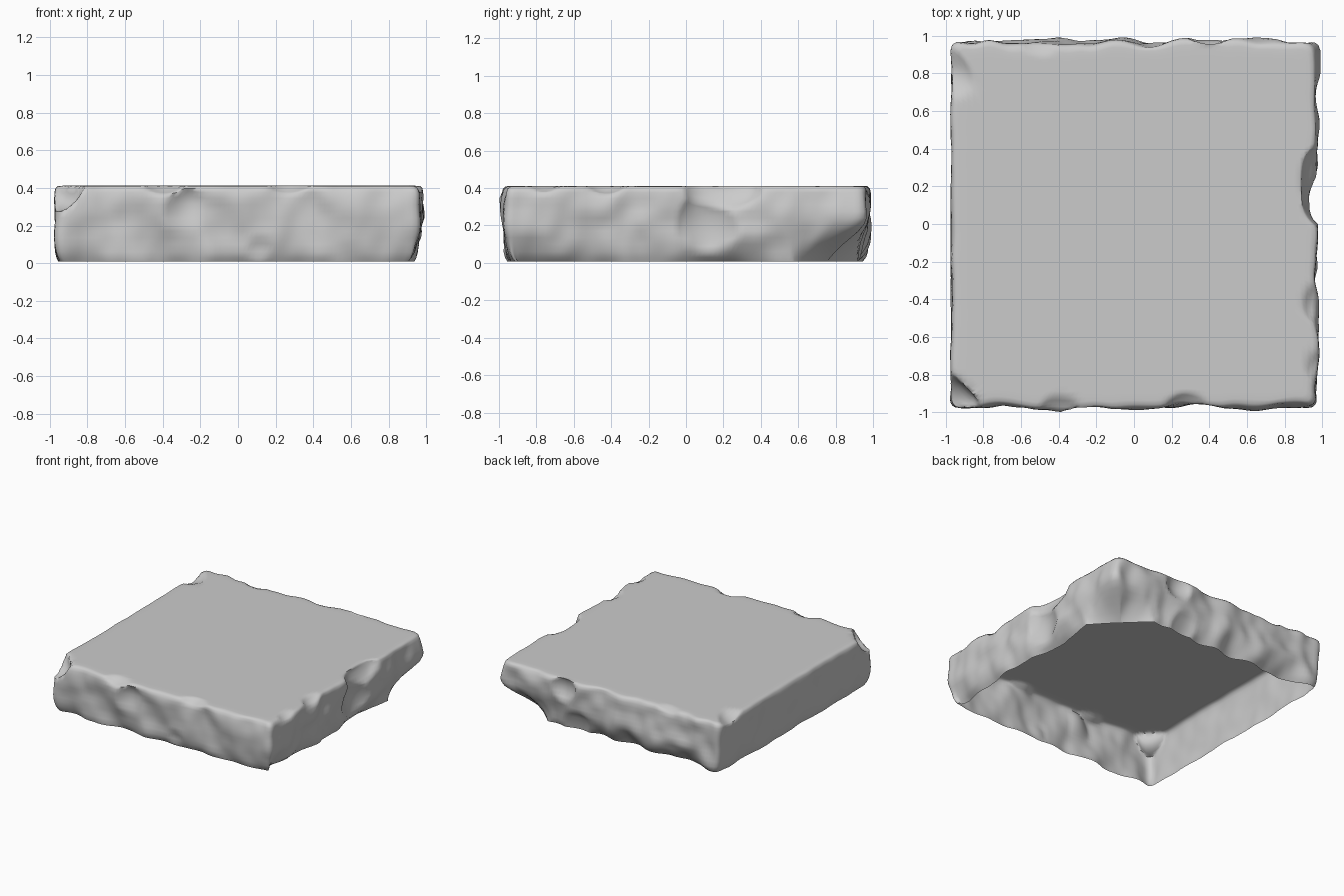
import bpy, bmesh, math
from mathutils import Vector, noise

if "Cube" in bpy.data.objects:
    bpy.data.objects.remove(bpy.data.objects["Cube"])

# half extents, corner rounding and perimeter resolution
HX, HY, CORNER, N = 0.97, 0.97, 0.045, 320
# cross-section of the rim, bottom to top: (inset, height)
PROFILE = [(0.02, 0.008), (0.01, 0.03), (0.003, 0.06), (0.0, 0.10), (0.0, 0.135), (0.0, 0.17),
           (0.0, 0.205), (0.0, 0.24), (0.0, 0.275), (0.0, 0.31), (0.0, 0.345), (0.003, 0.375),
           (0.008, 0.397), (0.02, 0.409), (0.04, 0.411), (0.065, 0.412), (0.09, 0.412),
           (0.12, 0.412), (0.16, 0.412), (0.22, 0.412)]
# roughness and undercut per side: front, right, back, left
ROUGH = [0.035, 0.04, 0.045, 0.012]
UNDER = [0.025, 0.08, 0.09, 0.005]
# scooped chips: centre x, y, z and radius
CHIPS = [(1.16, 0.2, 0.47, 0.29), (1.2, 0.13, 0.2, 0.29), (1.07, -0.42, 0.6, 0.25),
         (1.06, -0.75, 0.62, 0.25), (-0.4, -1.08, 0.6, 0.25), (0.28, -1.06, 0.6, 0.25),
         (-1.12, -1.12, 0.62, 0.42), (-0.25, -1.2, 0.27, 0.25), (0.12, -1.14, 0.05, 0.19),
         (-1.02, 0.78, 0.62, 0.26), (-0.5, 1.08, 0.62, 0.28), (0.3, 1.14, 0.0, 0.24),
         (0.62, 1.15, 0.05, 0.24), (0.4, 1.18, 0.36, 0.23), (-0.2, 1.12, 0.0, 0.18)]


def perimeter(t, inset):
    """Point, outward direction and side settings along a rounded square."""
    side, f = int(t * 4) % 4, (t * 4) % 1
    ang = (side - 1) * math.pi / 2
    out = Vector((math.cos(ang), math.sin(ang), 0))
    along = Vector((-out.y, out.x, 0))
    u = 2 * f - 1
    p = out + along * u
    x, y = p.x * (HX - inset), p.y * (HY - inset)
    cx, cy = HX - inset - CORNER, HY - inset - CORNER
    qx, qy = max(-cx, min(cx, x)), max(-cy, min(cy, y))
    d = Vector((x - qx, y - qy, 0)).normalized()
    q = Vector((qx, qy, 0)) + d * CORNER
    # blend the side settings near the corners
    k = 0.5 * max(0, (abs(u) - 0.85) / 0.15)
    other = (side + (1 if u > 0 else -1)) % 4
    mix = lambda a: a[side] * (1 - k) + a[other] * k
    return q, d, mix(ROUGH), mix(UNDER)


def weather(p, d, rough, under):
    """Push a rim point in or out, then scoop the chips."""
    edge = max(abs(p.x) / HX, abs(p.y) / HY)
    fade = max(0, min(1, (edge - 0.86) / 0.1))
    n = noise.noise(p * 4 + Vector((7, 3, 1))) + 0.45 * noise.noise(p * 9)
    low = max(0, 1 - p.z / 0.16)
    cut = under * low * (0.6 + 1.2 * noise.noise(Vector((p.x * 4, p.y * 4, 9))))
    q = p + d * fade * (rough * n * 0.9 - max(0, cut))
    # lower back right corner is broken away
    over = max(0, q.x + q.y - 1.5) * 0.5 * max(0, 1 - p.z / 0.22)
    q -= Vector((over, over, 0))
    for x, y, z, r in CHIPS:
        v = q - Vector((x, y, z))
        reach = r * (1 + 0.1 * noise.noise(p * 6))
        if v.length < reach:
            q += v.normalized() * (reach - v.length)
    q.z = min(0.412, max(0.003, q.z))
    q.x = max(-0.99, min(0.99, q.x))
    q.y = max(-1, min(1, q.y))
    return q


# open-bottomed stone slab: weathered rim plus flat top
bm = bmesh.new()
rings = []
for inset, z in PROFILE:
    ring = []
    for i in range(N):
        p, d, rough, under = perimeter(i / N, inset)
        p.z = z
        ring.append(bm.verts.new(weather(p, d, rough, under)))
    rings.append(ring)
for a, b in zip(rings, rings[1:]):
    for i in range(N):
        j = (i + 1) % N
        bm.faces.new((a[i], a[j], b[j], b[i]))
bm.faces.new(rings[-1])
bmesh.ops.recalc_face_normals(bm, faces=bm.faces)
mesh = bpy.data.meshes.new("stone_slab")
bm.to_mesh(mesh)
bm.free()
slab = bpy.data.objects.new("stone_slab", mesh)
bpy.context.collection.objects.link(slab)
bpy.context.view_layer.objects.active = slab
slab.select_set(True)
bpy.ops.object.shade_smooth_by_angle(angle=math.radians(60))
